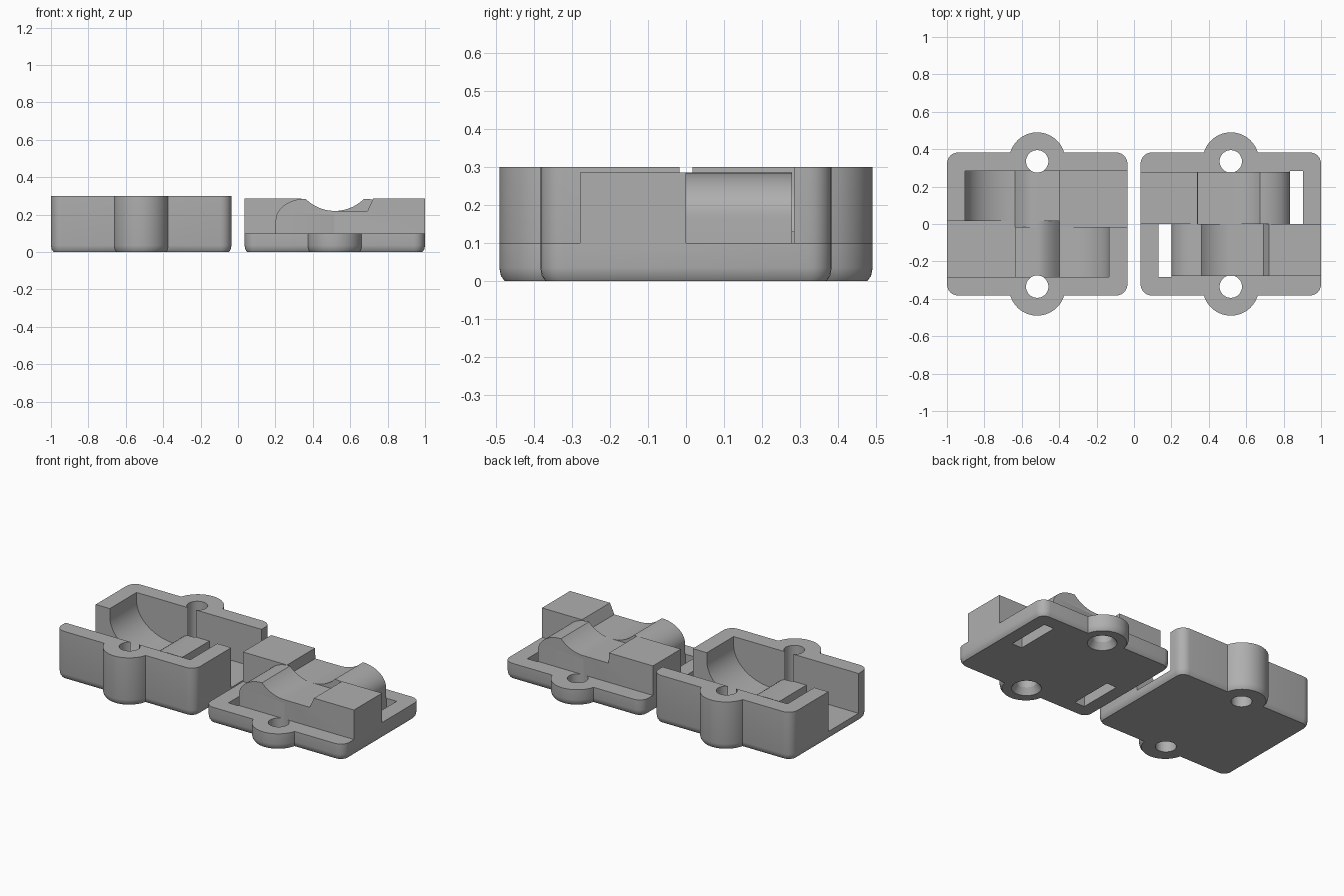
import bpy, bmesh
from math import sin, cos, pi, asin, radians
from mathutils import Matrix, Vector

if "Cube" in bpy.data.objects:
    bpy.data.objects.remove(bpy.data.objects["Cube"])

grey = bpy.data.materials.new("plain grey")
grey.use_nodes = True
grey.diffuse_color = (0.43, 0.43, 0.43, 1)
grey.node_tree.nodes["Principled BSDF"].inputs["Base Color"].default_value = grey.diffuse_color

HALF_X, HALF_Y = 0.4825, 0.3825
EAR_Y, EAR_R, HOLE_Y, HOLE_R = 0.34, 0.15, 0.335, 0.06


def loft(name, rings):
    """Closed solid through rings that have equal point counts."""
    bm = bmesh.new()
    loops = [[bm.verts.new(p) for p in ring] for ring in rings]
    n = len(loops[0])
    for a, b in zip(loops, loops[1:]):
        for i in range(n):
            j = (i + 1) % n
            bm.faces.new((a[i], a[j], b[j], b[i]))
    bm.faces.new(loops[0])
    bm.faces.new(loops[-1])
    bmesh.ops.recalc_face_normals(bm, faces=bm.faces)
    mesh = bpy.data.meshes.new(name)
    bm.to_mesh(mesh)
    bm.free()
    mesh.materials.append(grey)
    obj = bpy.data.objects.new(name, mesh)
    bpy.context.collection.objects.link(obj)
    return obj


def arc(cx, cy, rx, ry, start, end, steps):
    return [(cx + rx * cos(start + (end - start) * i / steps),
             cy + ry * sin(start + (end - start) * i / steps)) for i in range(steps + 1)]


def outline(inset, z):
    """Rounded rectangle with a round screw ear front and back."""
    r = EAR_R - inset
    a = asin((HALF_Y - inset - EAR_Y) / r)
    cx, cy, cr = HALF_X - 0.06, HALF_Y - 0.06, 0.06 - inset
    pts = arc(cx, -cy, cr, cr, -pi / 2, 0, 6) + arc(cx, cy, cr, cr, 0, pi / 2, 6)
    pts += arc(0, EAR_Y, r, r, a, pi - a, 24)
    pts += arc(-cx, cy, cr, cr, pi / 2, pi, 6) + arc(-cx, -cy, cr, cr, pi, 1.5 * pi, 6)
    pts += arc(0, -EAR_Y, r, r, pi + a, 2 * pi - a, 24)
    return [(x, y, z) for x, y in pts]


def body(name, height):
    return loft(name, [outline(0.014, 0), outline(0.004, 0.014), outline(0, 0.035), outline(0, height)])


def prism(name, profile, y0, y1, turned=False):
    """Side profile (x, z) swept along y, optionally turned half way round."""
    obj = loft(name, [[(x, y, z) for x, z in profile] for y in (y0, y1)])
    if turned:
        obj.data.transform(Matrix.Rotation(pi, 4, "Z"))
    return obj


def hole(y, sections):
    return loft("hole_cutter", [[(x, v, z) for x, v in arc(0, y, r, r, 0, 2 * pi * 31 / 32, 31)]
                                for r, z in sections])


def combine(target, tools, operation):
    for tool in tools:
        tool.hide_render = True
        mod = target.modifiers.new(operation.lower(), "BOOLEAN")
        mod.operation, mod.solver, mod.object = operation, "EXACT", tool
        graph = bpy.context.evaluated_depsgraph_get()
        mesh = bpy.data.meshes.new_from_object(target.evaluated_get(graph))
        target.modifiers.clear()
        target.data = mesh
        bpy.data.objects.remove(tool)


def finish(obj, x):
    obj.data.transform(Matrix.Translation(Vector((x, 0, 0))))
    bpy.ops.object.select_all(action="DESELECT")
    obj.select_set(True)
    bpy.context.view_layer.objects.active = obj
    bpy.ops.object.shade_smooth_by_angle(angle=radians(30))


# Deep tray: two channels, each with an open end, a raised rib and a curved end
tray = body("tray", 0.3)
channel = [(-0.6, 0.4), (-0.6, 0.05), (-0.12, 0.05), (-0.12, 0.13)]
channel += [(0.12 * t / 8, 0.05 + 0.08 * (1 - (t / 8) ** 2)) for t in range(8)]
channel += arc(0.12, 0.25, 0.265, 0.2, -pi / 2, 0, 16) + [(0.385, 0.4)]
cutters = [prism("channel_cutter", channel, -0.283, 0.017, turned) for turned in (False, True)]
cutters += [hole(s * HOLE_Y, [(HOLE_R, -0.1), (HOLE_R, 0.4)]) for s in (-1, 1)]
combine(tray, cutters, "DIFFERENCE")
finish(tray, -1 + HALF_X)

# Lid: thin plate with two opposed clamp blocks
lid = body("lid", 0.1)


def clamp_profile(slant):
    a = asin(0.156 / 0.22)
    pts = [(HALF_X, 0.09), (-0.316, 0.09)]
    pts += arc(-0.156, 0.17, 0.16, 0.115, pi, pi / 2, 14)
    pts += arc(0, 0.44, 0.22, 0.22, -pi / 2 - a, -pi / 2, 10)[1:]
    return pts + [(0.175, 0.22), (0.175 + slant, 0.285), (HALF_X, 0.285)]


blocks = [prism("clamp_block", clamp_profile(0.03), -0.278, 0),
          prism("clamp_block", clamp_profile(0.002), -0.278, 0, True)]
combine(lid, blocks, "UNION")

# Slots beside the curved noses, and countersunk screw holes
slot = [(-0.386, -0.1), (-0.316, -0.1), (-0.316, 0.2), (-0.386, 0.2)]
cutters = [prism("slot_cutter", slot, -0.283, 0, turned) for turned in (False, True)]
cutters += [hole(s * HOLE_Y, [(0.088, -0.01), (0.085, 0), (HOLE_R, 0.04), (HOLE_R, 0.2)]) for s in (-1, 1)]
combine(lid, cutters, "DIFFERENCE")
finish(lid, 1 - HALF_X)
